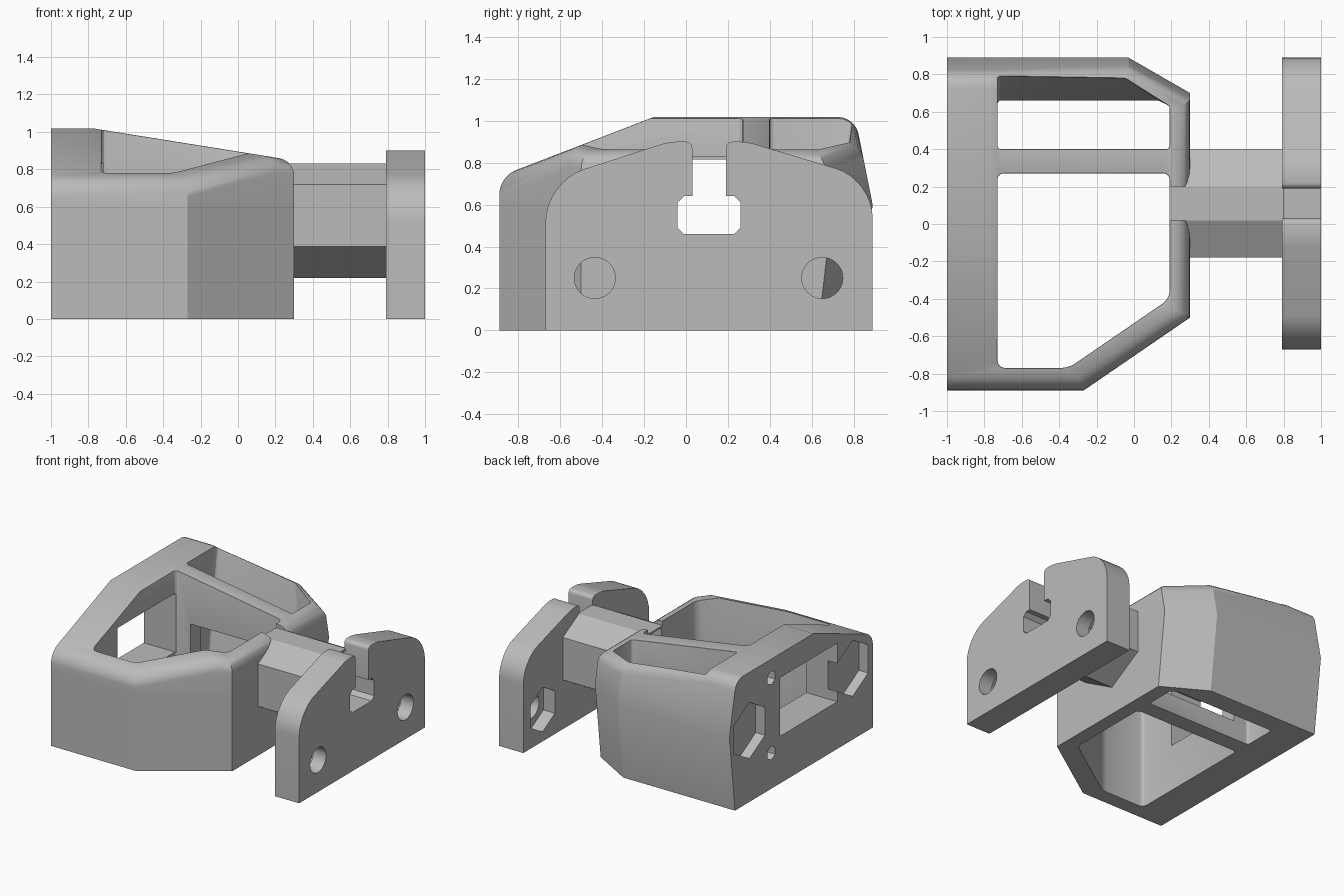
import bpy, bmesh
from math import pi, cos, sin, radians
from mathutils import Vector

if "Cube" in bpy.data.objects:
    bpy.data.objects.remove(bpy.data.objects["Cube"], do_unlink=True)

grey = bpy.data.materials.new("plain_grey")
grey.use_nodes = True
grey.diffuse_color = (0.5, 0.5, 0.5, 1)
grey.node_tree.nodes["Principled BSDF"].inputs["Base Color"].default_value = (0.5, 0.5, 0.5, 1)


def fillet(points, steps=6):
    """Round the corners of a 2D outline; a third value is the tangent length."""
    out = []
    for i, p in enumerate(points):
        c = Vector(p[:2])
        if len(p) == 2:
            out.append(c)
            continue
        a, b = Vector(points[i - 1][:2]), Vector(points[(i + 1) % len(points)][:2])
        s, e = c + (a - c).normalized() * p[2], c + (b - c).normalized() * p[2]
        h1, h2 = s.lerp(c, 0.55), e.lerp(c, 0.55)
        for k in range(steps + 1):
            t = k / steps
            u = 1 - t
            out.append(s * u**3 + h1 * 3 * u * u * t + h2 * 3 * u * t * t + e * t**3)
    return out


def loft(name, rings):
    bm = bmesh.new()
    vs = [[bm.verts.new(p) for p in ring] for ring in rings]
    n = len(vs[0])
    bm.faces.new(vs[0])
    bm.faces.new(vs[-1])
    for lo, hi in zip(vs, vs[1:]):
        for i in range(n):
            j = (i + 1) % n
            bm.faces.new((lo[i], lo[j], hi[j], hi[i]))
    bmesh.ops.recalc_face_normals(bm, faces=bm.faces)
    me = bpy.data.meshes.new(name)
    bm.to_mesh(me)
    bm.free()
    me.materials.append(grey)
    ob = bpy.data.objects.new(name, me)
    bpy.context.collection.objects.link(ob)
    return ob


def along_x(name, outline, x0, x1):
    return loft(name, [[(x, p[0], p[1]) for p in outline] for x in (x0, x1)])


def box(name, x0, x1, y0, y1, z0, z1):
    return along_x(name, [(y0, z0), (y1, z0), (y1, z1), (y0, z1)], x0, x1)


def ngon(y, z, r, n):
    return [(y + r * sin(2 * pi * k / n), z + r * cos(2 * pi * k / n)) for k in range(n)]


def cut(ob, *cutters):
    for c in cutters:
        m = ob.modifiers.new("cut", "BOOLEAN")
        m.operation, m.solver, m.object = "DIFFERENCE", "EXACT", c
        bpy.context.view_layer.objects.active = ob
        bpy.ops.object.modifier_apply(modifier=m.name)
        bpy.data.objects.remove(c, do_unlink=True)


def round_edges(ob, rule, offset, segments):
    bm = bmesh.new()
    bm.from_mesh(ob.data)
    bm.normal_update()
    edges = [e for e in bm.edges if len(e.link_faces) == 2 and rule(e)]
    bmesh.ops.bevel(bm, geom=edges, offset=offset, segments=segments, profile=0.5,
                    affect="EDGES", clamp_overlap=True)
    bm.to_mesh(ob.data)
    bm.free()


def slot(top, x0, x1):
    half = [(0.08, top), (0.08, 0.64), (0.12, 0.64), (0.15, 0.61), (0.15, 0.49), (0.12, 0.46)]
    mid = 0.11
    outline = [(mid + w, z) for w, z in half] + [(mid - w, z) for w, z in reversed(half)]
    return along_x("slot_cutter", outline, x0, x1)


# Housing: six-sided footprint, back side leaning in above and below the widest height
def footprint(z, lean):
    return [(-1, -0.89, z), (-0.27, -0.89, z), (0.3, -0.5, z),
            (0.3, 0.70 - lean, z), (-0.03, 0.89 - lean, z), (-1, 0.89 - lean, z)]


housing = loft("housing", [footprint(0, 0.07), footprint(0.6, 0), footprint(1.1, 0.1)])
bm = bmesh.new()
bm.from_mesh(housing.data)
for co, no in [((0, 0, 1.018), (0, 0, 1)),
               ((-0.77, 0, 1.018), (0.16, 0, 1)),
               ((0, -0.77, 0.78), (0, -0.386, 1))]:
    res = bmesh.ops.bisect_plane(bm, geom=bm.verts[:] + bm.edges[:] + bm.faces[:],
                                 plane_co=co, plane_no=no, clear_outer=True)
    rim = [g for g in res["geom_cut"] if isinstance(g, bmesh.types.BMEdge)]
    bmesh.ops.edgenet_fill(bm, edges=rim)
bmesh.ops.recalc_face_normals(bm, faces=bm.faces)
bm.to_mesh(housing.data)
bm.free()


def outer_rim(e):
    f, g = e.link_faces
    return (min(v.co.z for v in e.verts) > 0.62 and max(f.normal.z, g.normal.z) > 0.7
            and min(f.normal.x, g.normal.x) > -0.9 and e.calc_face_angle(0) > radians(30))


round_edges(housing, outer_rim, 0.08, 5)

# Two vertical cells with a dividing wall between them
front_cell = fillet([(-0.73, -0.77, 0.04), (-0.35, -0.77, 0.04), (0.19, -0.4, 0.04),
                     (0.19, 0.27, 0.03), (-0.73, 0.27, 0.03)], 3)
low_cell = fillet([(-0.73, 0.4, 0.02), (0.19, 0.4, 0.02), (0.19, 0.63, 0.01),
                   (0.13, 0.66, 0.01), (-0.73, 0.66, 0.02)], 3)
high_cell = fillet([(-0.73, 0.4, 0.02), (0.19, 0.4, 0.02), (0.19, 0.63, 0.01),
                    (-0.08, 0.80, 0.01), (-0.73, 0.80, 0.02)], 3)
cut(housing,
    loft("front_cell_cutter", [[(p.x, p.y, z) for p in front_cell] for z in (-0.1, 1.2)]),
    loft("back_cell_cutter", [[(p.x, p.y, -0.01) for p in low_cell],
                              [(p.x, p.y, 1.05) for p in high_cell]]))


def inner_rim(e):
    f, g = e.link_faces
    mid = (e.verts[0].co + e.verts[1].co) / 2
    inside = -0.75 < mid.x < 0.2 and -0.78 < mid.y < 0.82
    return (inside and mid.z > 0.7 and max(f.normal.z, g.normal.z) > 0.6
            and abs(min(f.normal.z, g.normal.z)) < 0.3 and e.calc_face_angle(0) > radians(45))


round_edges(housing, inner_rim, 0.022, 3)

# Openings: end window, divider window, rim notch, pockets and small holes in the end face
cut(housing,
    box("window_cutter", -1.1, -0.7, -0.45, 0.26, 0.37, 0.83),
    box("divider_cutter", -0.6, 0.08, 0.2, 0.45, 0.15, 0.62),
    box("notch_cutter", 0.1, 0.4, 0.02, 0.2, 0.83, 1.1),
    slot(0.815, 0.1, 0.4))
for y in (-0.64, 0.64):
    cut(housing, along_x("pocket_cutter", ngon(y, 0.56, 0.22, 6), -1.1, -0.92))
for z in (0.28, 0.87):
    cut(housing, along_x("small_hole_cutter", ngon(0.37, z, 0.055, 6), -1.1, -0.85))

# Six-sided tube with its upper ridge cut flat
tube = along_x("connecting_tube", [(0.02, 0.83), (0.2, 0.83), (0.4, 0.72), (0.4, 0.387),
                                   (0.11, 0.22), (-0.18, 0.387), (-0.18, 0.72)], 0.2, 0.8)
cut(tube, slot(0.815, 0.1, 0.9))

# End plate with keyhole slot, round holes and six-sided recesses
plate = along_x("end_plate", fillet([(-0.67, 0), (-0.67, 0.71, 0.19), (-0.08, 0.9, 0.04),
                                     (0.11, 0.9), (0.29, 0.9, 0.04), (0.89, 0.72, 0.18),
                                     (0.89, 0)], 8), 0.79, 1)
cut(plate, slot(1.1, 0.7, 1.1))
round_edges(plate, lambda e: all(v.co.z > 0.89 and 0.02 < v.co.y < 0.2 for v in e.verts)
            and abs(e.verts[0].co.x - e.verts[1].co.x) > 0.1
            and e.calc_face_angle(0) > 1, 0.03, 4)
for y in (-0.435, 0.65):
    cut(plate, along_x("hole_cutter", ngon(y, 0.25, 0.098, 32), 0.7, 1.1),
        along_x("recess_cutter", ngon(y, 0.25, 0.175, 6), 0.7, 0.89))

for ob in (housing, tube, plate):
    bpy.ops.object.select_all(action="DESELECT")
    ob.select_set(True)
    bpy.context.view_layer.objects.active = ob
    bpy.ops.object.shade_smooth_by_angle(angle=radians(28))
